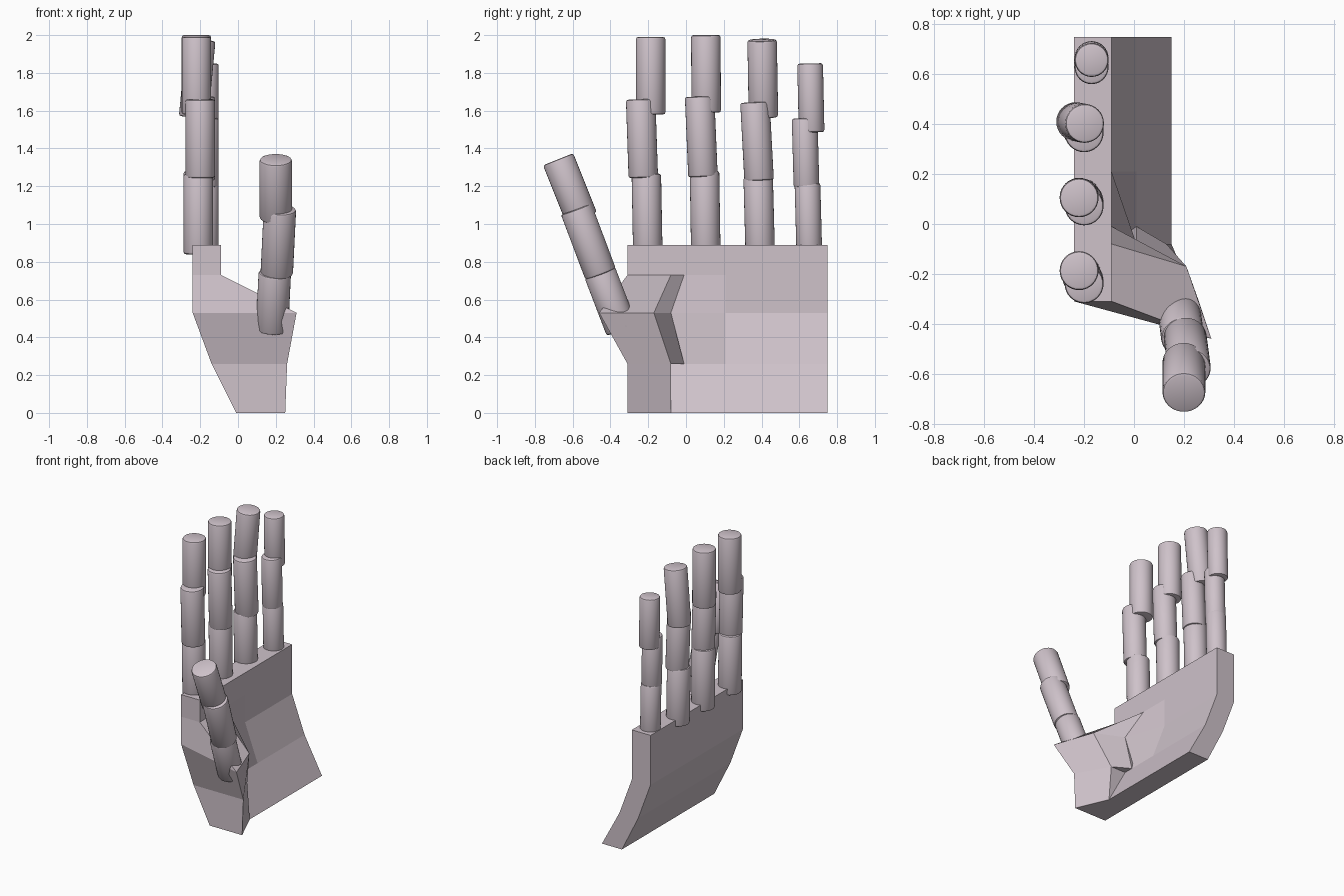
import bpy, bmesh
from mathutils import Vector, Matrix

if "Cube" in bpy.data.objects:
    bpy.data.objects.remove(bpy.data.objects["Cube"])

skin = bpy.data.materials.new("pale mauve grey")
skin.diffuse_color = (0.62, 0.54, 0.59, 1)
skin.use_nodes = True
skin.node_tree.nodes["Principled BSDF"].inputs["Base Color"].default_value = skin.diffuse_color


def finish(bm, name):
    bmesh.ops.recalc_face_normals(bm, faces=bm.faces)
    mesh = bpy.data.meshes.new(name)
    bm.to_mesh(mesh)
    bm.free()
    mesh.materials.append(skin)
    ob = bpy.data.objects.new(name, mesh)
    bpy.context.collection.objects.link(ob)
    return ob


def loft(name, levels):
    """Skin a stack of (z, [(x, y), ...]) rings and cap both ends."""
    bm = bmesh.new()
    rings = [[bm.verts.new((x, y, z)) for x, y in pts] for z, pts in levels]
    n = len(rings[0])
    for a, b in zip(rings, rings[1:]):
        for i in range(n):
            j = (i + 1) % n
            bm.faces.new((a[i], a[j], b[j], b[i]))
    bm.faces.new(rings[0])
    bm.faces.new(rings[-1])
    return finish(bm, name)


def segment(name, start, end, r):
    """Finger bone: a smooth cylinder between two points with soft rims."""
    a, b = Vector(start), Vector(end)
    d = b - a
    bm = bmesh.new()
    m = Matrix.Translation((a + b) / 2) @ d.to_track_quat('Z', 'Y').to_matrix().to_4x4()
    bmesh.ops.create_cone(bm, cap_ends=True, segments=32, radius1=r, radius2=r,
                          depth=d.length, matrix=m)
    rims = [e for e in bm.edges if any(len(f.verts) > 4 for f in e.link_faces)]
    bmesh.ops.bevel(bm, geom=rims, offset=0.012, segments=2, profile=0.5, affect='EDGES')
    ob = finish(bm, name)
    bpy.context.view_layer.objects.active = ob
    ob.select_set(True)
    bpy.ops.object.shade_smooth_by_angle(angle=0.7)
    ob.select_set(False)


# Palm slab: bent profile (z, back x, inner x, inner x beside the thumb)
profile = [(0, -.01, .15, .15), (.26, -.14, .01, .01), (.53, -.24, -.09, .01),
           (.73, -.24, -.09, -.09), (.89, -.24, -.09, -.09)]
loft("palm", [(z, [(xb, -.08), (xt, -.08), (xi, .21), (xi, .75), (xb, .75)])
              for z, xb, xi, xt in profile])

# Heel of the palm below the thumb
loft("palm_heel", [(0, [(-.01, -.31), (.25, -.31), (.15, -.08), (-.01, -.08)]),
                   (.26, [(-.14, -.31), (.26, -.31), (.13, -.08), (-.14, -.08)])])

# Flared thumb mount
loft("thumb_mount", [
    (.26, [(-.14, -.31), (.26, -.31), (.13, -.08), (.01, -.01), (-.14, -.08)]),
    (.53, [(-.24, -.31), (.31, -.46), (.21, -.17), (.01, -.08), (-.24, -.08)]),
    (.73, [(-.24, -.31), (-.09, -.31), (-.09, -.08), (-.09, -.01), (-.24, -.08)])])

# Knuckle edge above the thumb mount
loft("palm_top", [(z, [(-.24, -.31), (-.09, -.31), (-.09, -.08), (-.24, -.08)])
                  for z in (.73, .89)])

# Fingers: radius, then three (x0, y0, z0, x1, y1, z1) bones
fingers = {
    "index_finger": (.078, [(-.21, -.202, .84, -.21, -.21, 1.265),
                            (-.20, -.226, 1.245, -.20, -.24, 1.66),
                            (-.22, -.187, 1.58, -.22, -.187, 1.99)]),
    "middle_finger": (.078, [(-.21, .105, .84, -.21, .098, 1.28),
                             (-.20, .09, 1.25, -.20, .072, 1.675),
                             (-.22, .107, 1.59, -.22, .105, 2.0)]),
    "ring_finger": (.078, [(-.21, .393, .84, -.21, .382, 1.25),
                           (-.20, .387, 1.23, -.20, .365, 1.645),
                           (-.235, .41, 1.565, -.197, .403, 1.975)]),
    "little_finger": (.068, [(-.17, .653, .84, -.17, .643, 1.215),
                             (-.17, .638, 1.195, -.17, .628, 1.56),
                             (-.17, .665, 1.485, -.17, .657, 1.85)]),
    "thumb": (.086, [(.18, -.34, .44, .195, -.457, .745),
                     (.205, -.452, .735, .222, -.582, 1.08),
                     (.20, -.552, 1.03, .20, -.677, 1.343)]),
}
for name, (r, bones) in fingers.items():
    for part, b in zip(("base", "middle", "tip"), bones):
        segment(f"{name}_{part}", b[:3], b[3:], r)
